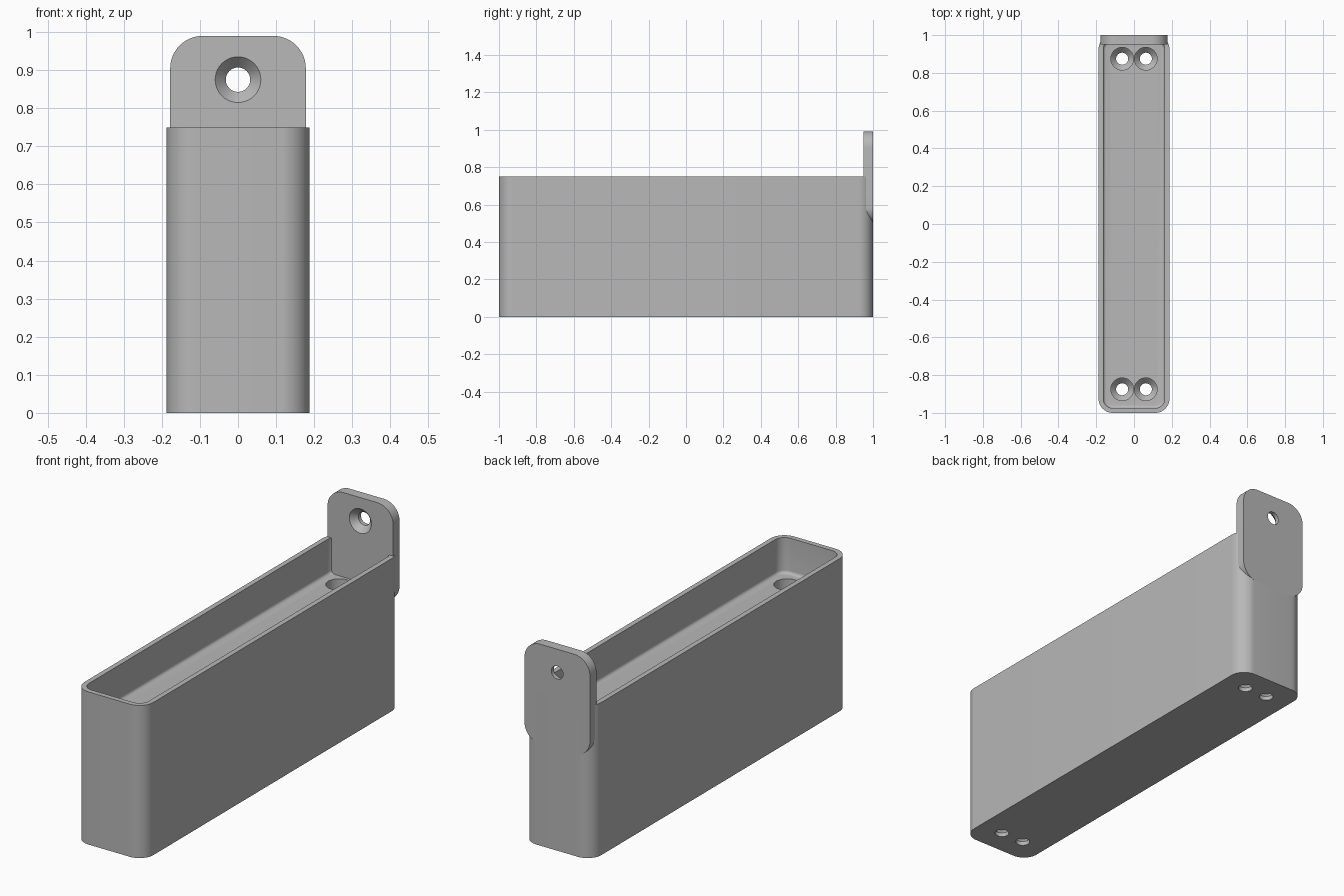
import bpy, bmesh, math
from mathutils import Matrix, Vector

old = bpy.data.objects.get("Cube")
if old:
    bpy.data.objects.remove(old, do_unlink=True)

GREY = (0.48, 0.48, 0.48, 1)
grey = bpy.data.materials.new("plain_grey")
grey.use_nodes = True
grey.diffuse_color = GREY
grey.node_tree.nodes["Principled BSDF"].inputs["Base Color"].default_value = GREY


def finish(name, bm):
    bmesh.ops.recalc_face_normals(bm, faces=bm.faces)
    mesh = bpy.data.meshes.new(name)
    bm.to_mesh(mesh)
    bm.free()
    mesh.materials.append(grey)
    obj = bpy.data.objects.new(name, mesh)
    bpy.context.collection.objects.link(obj)
    return obj


def rounded_block(name, low, high, axis, radius, floor_radius=0):
    """Block with the four edges along one axis rounded, and optionally its lower rim."""
    low, high = Vector(low), Vector(high)
    bm = bmesh.new()
    bmesh.ops.create_cube(bm, size=1)
    for v in bm.verts:
        v.co = Vector(h if c > 0 else l for c, l, h in zip(v.co, low, high))
    along = [e for e in bm.edges
             if abs((e.verts[0].co - e.verts[1].co).normalized()[axis]) > 0.9]
    bmesh.ops.bevel(bm, geom=along, offset=radius, segments=12, profile=0.5, affect='EDGES')
    if floor_radius:
        rim = [e for e in bm.edges if all(abs(v.co.z - low.z) < 1e-4 for v in e.verts)]
        bmesh.ops.bevel(bm, geom=rim, offset=floor_radius, segments=5, profile=0.5,
                        affect='EDGES')
    return finish(name, bm)


def turned_cutter(name, profile, matrix):
    """Solid of revolution from (radius, height) pairs."""
    bm = bmesh.new()
    sides = 40
    rings = [[bm.verts.new((r * math.cos(math.tau * i / sides),
                            r * math.sin(math.tau * i / sides), z)) for i in range(sides)]
             for r, z in profile]
    for a, b in zip(rings, rings[1:]):
        for i in range(sides):
            j = (i + 1) % sides
            bm.faces.new((a[i], a[j], b[j], b[i]))
    bm.faces.new(rings[0])
    bm.faces.new(rings[-1])
    bm.transform(matrix)
    return finish(name, bm)


def activate(obj):
    bpy.ops.object.select_all(action='DESELECT')
    obj.select_set(True)
    bpy.context.view_layer.objects.active = obj


def cut(target, cutter):
    cutter.hide_render = True
    mod = target.modifiers.new("cut", 'BOOLEAN')
    mod.operation = 'DIFFERENCE'
    mod.solver = 'EXACT'
    mod.object = cutter
    activate(target)
    bpy.ops.object.modifier_apply(modifier=mod.name)
    bpy.data.objects.remove(cutter, do_unlink=True)


# Long tray with a rounded recess
HALF_W, HEIGHT, WALL, FLOOR = 0.1875, 0.75, 0.025, 0.575
tray = rounded_block("tray", (-HALF_W, -1, 0), (HALF_W, 1, HEIGHT), 2, 0.075)
cut(tray, rounded_block("recess_cutter", (-HALF_W + WALL, -1 + WALL, FLOOR),
                        (HALF_W - WALL, 1 - WALL, HEIGHT + 0.2), 2, 0.05, 0.015))

# Countersunk screw holes through the floor, a pair at each end
BORE, HEAD = 0.032, 0.06
for y in (-0.875, 0.875):
    for x in (-0.0625, 0.0625):
        cut(tray, turned_cutter("floor_hole_cutter",
                                [(BORE, -0.1), (BORE, 0.02), (HEAD, 0.05), (HEAD, FLOOR + 0.05)],
                                Matrix.Translation((x, y, 0))))

# Hanging plate at the back, countersunk from the front
plate = rounded_block("hanging_plate", (-0.178, 0.95, 0.5), (0.178, 1, 0.99), 1, 0.085)
cut(plate, turned_cutter("plate_hole_cutter",
                         [(BORE, -0.1), (BORE, 0.02), (HEAD, 0.05), (HEAD, 0.1)],
                         Matrix.Translation((0, 1, 0.875)) @ Matrix.Rotation(math.pi / 2, 4, 'X')))

for obj in (tray, plate):
    activate(obj)
    bpy.ops.object.shade_smooth_by_angle(angle=math.radians(30))
